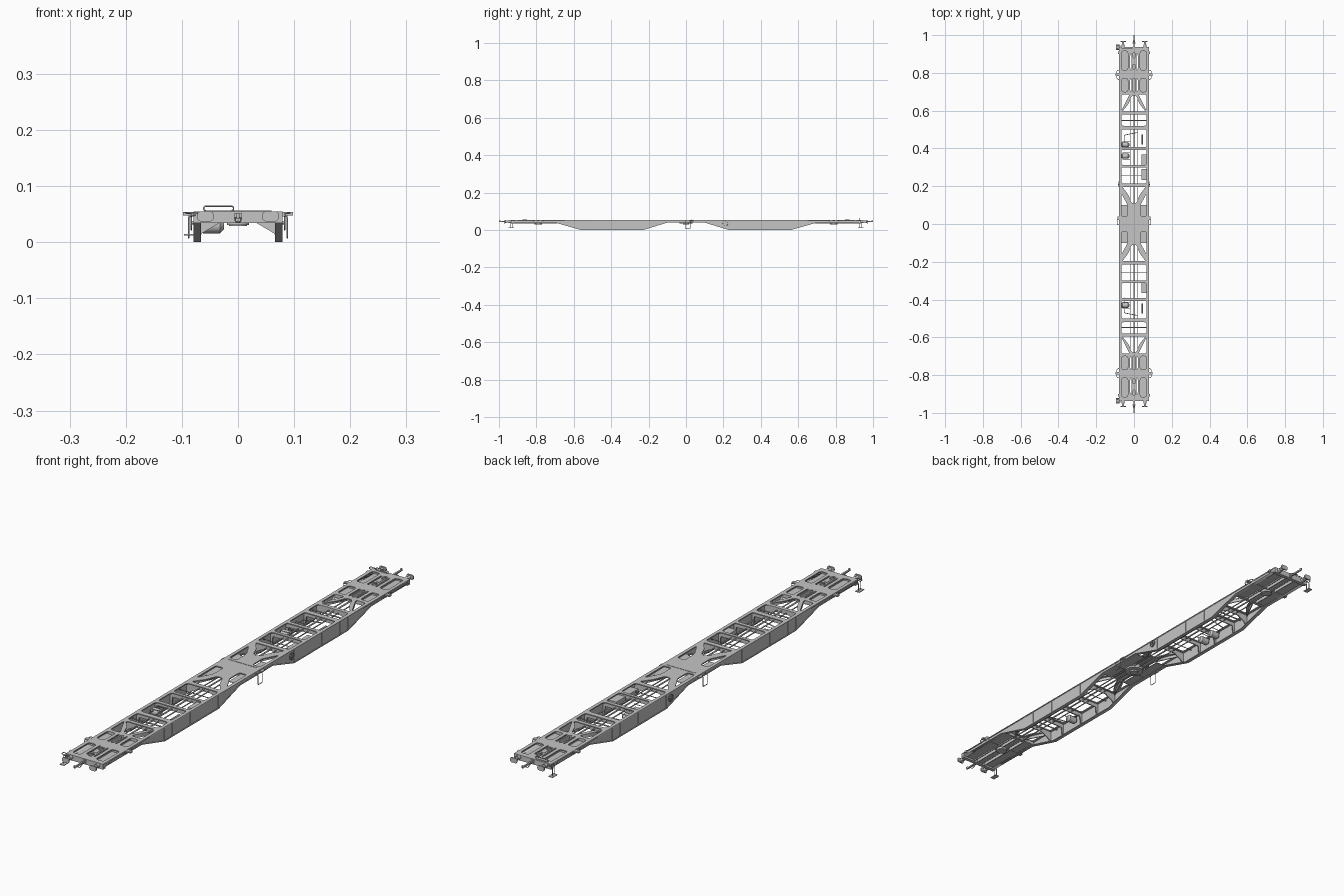
import bpy, bmesh, math
from mathutils import Vector, Matrix

if "Cube" in bpy.data.objects:
    bpy.data.objects.remove(bpy.data.objects["Cube"])

grey = bpy.data.materials.new("wagon_grey")
grey.diffuse_color = (0.56, 0.56, 0.56, 1)
grey.use_nodes = True
grey.node_tree.nodes["Principled BSDF"].inputs["Base Color"].default_value = grey.diffuse_color
S = 100.0  # plates are filled at a large scale for precision


def link(name, mesh):
    mesh.materials.clear()
    mesh.materials.append(grey)
    ob = bpy.data.objects.new(name, mesh)
    bpy.context.collection.objects.link(ob)
    return ob


def fillet(pts, r, cyclic=True, n=3):
    out, pts = [], [Vector(p) for p in pts]
    for i, p in enumerate(pts):
        if r == 0 or (not cyclic and i in (0, len(pts) - 1)):
            out.append(p)
            continue
        a, b = pts[i - 1] - p, pts[(i + 1) % len(pts)] - p
        a, b = (v.normalized() * min(r, v.length * 0.45) for v in (a, b))
        for k in range(n + 1):
            t = k / n
            out.append(p + a * (1 - t) ** 2 + b * t * t)
    return out


def curve_mesh(cu):
    ob = bpy.data.objects.new("tmp", cu)
    bpy.context.collection.objects.link(ob)
    bpy.context.view_layer.update()
    me = bpy.data.meshes.new_from_object(ob.evaluated_get(bpy.context.evaluated_depsgraph_get()))
    bpy.data.objects.remove(ob)
    return me


def add_spline(cu, pts, cyclic, k):
    sp = cu.splines.new('POLY')
    sp.points.add(len(pts) - 1)
    for q, p in zip(sp.points, pts):
        q.co = (p[0] * k, p[1] * k, (p[2] * k if len(p) > 2 else 0), 1)
    sp.use_cyclic_u = cyclic


def plate(name, loops, plane, pos, thick):
    """Flat plate from an outline plus holes, centred at pos on the third axis."""
    cu = bpy.data.curves.new(name, 'CURVE')
    cu.dimensions, cu.fill_mode, cu.extrude = '2D', 'BOTH', thick * S / 2
    for lp in loops:
        add_spline(cu, lp, True, S)
    me = curve_mesh(cu)
    for v in me.vertices:
        x, y, z = v.co / S
        v.co = {'xy': (x, y, z + pos), 'yz': (z + pos, x, y), 'xz': (x, pos - z, y)}[plane]
    return link(name, me)


def wire(name, pts, r=0.0015, cyclic=False, fil=0.006):
    cu = bpy.data.curves.new(name, 'CURVE')
    cu.dimensions, cu.bevel_depth, cu.bevel_resolution = '3D', r, 1
    cu.use_fill_caps = True
    add_spline(cu, fillet(pts, fil, cyclic), cyclic, 1)
    return link(name, curve_mesh(cu))


def box(name, x, y, z):
    bm = bmesh.new()
    bmesh.ops.create_cube(bm, size=1)
    for v in bm.verts:
        v.co = [(r[0] + r[1]) / 2 + c * (r[1] - r[0]) for r, c in zip((x, y, z), v.co)]
    me = bpy.data.meshes.new(name)
    bm.to_mesh(me)
    return link(name, me)


def cyl(name, loc, r, length, axis='z', r2=None, seg=24):
    bm = bmesh.new()
    bmesh.ops.create_cone(bm, cap_ends=True, segments=seg, radius1=r, radius2=r if r2 is None else r2, depth=length)
    rot = {'z': Matrix(), 'x': Matrix.Rotation(math.pi / 2, 4, 'Y'), 'y': Matrix.Rotation(math.pi / 2, 4, 'X')}[axis]
    bm.transform(Matrix.Translation(loc) @ rot)
    for f in bm.faces:
        f.smooth = len(f.verts) == 4
    for e in bm.edges:
        e.smooth = all(len(f.verts) == 4 for f in e.link_faces)
    me = bpy.data.meshes.new(name)
    bm.to_mesh(me)
    return link(name, me)


def rect(x0, x1, y0, y1):
    return [(x0, y0), (x1, y0), (x1, y1), (x0, y1)]


# deck plate with lightening holes (one quarter described, mirrored)
side_holes = [rect(.033, .066, .815, .915), rect(.033, .066, .70, .77),
              rect(.013, .020, .70, .77), rect(.013, .020, .815, .90),
              [(.024, .685), (.066, .685), (.066, .60)],
              [(.034, .04), (.066, .04), (.066, .16), (.034, .10)]]
mid_holes = [rect(-.008, .008, .70, .77), rect(-.008, .008, .82, .845), rect(-.008, .008, .88, .905),
             [(-.012, .68), (.012, .68), (.03, .635), (.062, .595), (-.062, .595), (-.03, .635)],
             [(-.012, .11), (.012, .11), (.03, .155), (.062, .197), (-.062, .197), (-.03, .155)]]
edges = [.215, .30, .312, .393, .407, .50, .52, .58]
mid_holes += [rect(-.066, .066, edges[i], edges[i + 1]) for i in (0, 2, 4, 6)]
loops = [fillet(rect(-.079, .079, -.932, .932), 0)]
for sy in (1, -1):
    loops += [fillet([(x, y * sy) for x, y in h], .01) for h in mid_holes]
    for sx in (1, -1):
        loops += [fillet([(x * sx, y * sy) for x, y in h], .01) for h in side_holes]
plate("deck_plate", loops, 'xy', .053, .004)

# fish-bellied side beams with bottom flanges and ribs
low = [(-.932, .042), (-.70, .042), (-.56, .002), (-.23, .002), (-.10, .042),
       (.10, .042), (.23, .002), (.56, .002), (.70, .042), (.932, .042)]


def bottom(y):
    for (a, za), (b, zb) in zip(low, low[1:]):
        if a <= y <= b:
            return za + (zb - za) * (y - a) / (b - a)
    return .042


for s in (1, -1):
    plate("side_web", [low + [(.932, .054), (-.932, .054)]], 'yz', s * .0755, .003)
    plate("bottom_flange", [[(y, z - .002) for y, z in low] + [(y, z + .001) for y, z in reversed(low)]],
          'yz', s * .0725, .014)
    for y in (.56, .51, .40, .23):
        for sy in (1, -1):
            box("web_rib", sorted((s * .075, s * .0788)), (y * sy - .0015, y * sy + .0015), (bottom(y), .052))
    # handbrake wheels
    ring = [(s * .083, .21 + .013 * math.cos(a * math.pi / 8), .035 + .013 * math.sin(a * math.pi / 8)) for a in range(16)]
    wire("brake_wheel", ring, .0014, True, 0)
    for a in (0, 4):
        wire("wheel_spoke", [ring[a], ring[a + 8]], .001)
    cyl("wheel_hub", (s * .08, .21, .035), .003, .010, 'x', seg=12)
    # middle hanging steps
    wire("middle_step", [(s * .078, -.004, .048), (s * .088, -.004, .045), (s * .088, -.004, .008),
                         (s * .088, .022, .008), (s * .088, .022, .045), (s * .078, .022, .048)], .0014, fil=.003)
    box("middle_bracket", sorted((s * .075, s * .088)), (.02, .04), (.046, .05))

# cross members, with gussets where the belly slopes
for y in (.585, .51, .40, .306, .205):
    for sy in (1, -1):
        b = bottom(y)
        g = .016 if y in (.585, .205) else .036
        arch = [(-.075, b), (-.068, b), (-.064, g), (-.03, .036), (.03, .036),
                (.064, g), (.068, b), (.075, b), (.075, .053), (-.075, .053)]
        plate("cross_member", [arch], 'xz', y * sy, .004)
for sy in (1, -1):
    wire("thin_cross_tube", [(-.075, .548 * sy, .046), (.075, .548 * sy, .046)], .0025)
    wire("thin_cross_tube", [(-.075, .255 * sy, .044), (.075, .255 * sy, .044)], .0015)

# centre pivot
cyl("centre_pivot_plate", (0, 0, .043), .034, .016)
cyl("centre_pivot_pin", (0, 0, .033), .016, .008)
box("centre_bolster", (-.075, .075), (-.025, .025), (.042, .052))
box("joint_strip", (-.06, .06), (.026, .03), (.054, .0562))

# brake rigging and pipes along the middle
wire("brake_rod", [(0, -.69, .044), (0, .69, .044)], .003)
for x in (-.02, .02):
    wire("brake_pipe", [(x, -.69, .042), (x, .69, .042)], .0022)
for y in (.42, .36, -.43):
    cyl("air_tank", (-.047, y, .030), .014, .03, 'x')
    cyl("air_tank_end", (-.0655, y, .030), .007, .007, 'x', .014)
    cyl("air_tank_end", (-.0285, y, .030), .014, .007, 'x', .007)
    for dy in (-.016, .016):
        wire("tank_hanger", [(-.06, y + dy, .030), (-.06, y + dy, .046), (-.02, y + dy, .046)], .0015)
for y in (.34, .262, -.336):
    box("brake_box", (.04, .074), (y - .028, y + .028), (.03, .046))
for s in (1, -1):
    wire("pipe_bend", [(-.052, .39 * s, .034), (-.052, .47 * s, .04), (.02, .485 * s, .042), (.02, .40 * s, .042)], .0018)
    wire("brake_lever", [(.044, .42 * s, .04), (.044, .475 * s, .04)], .003)

# end sections, mirrored
for s in (1, -1):
    def yr(a, b):
        return sorted((a * s, b * s))
    box("headstock", (-.079, .079), yr(.922, .936), (.034, .055))
    box("bogie_bolster", (-.079, .079), yr(.775, .81), (.040, .052))
    box("inner_bolster", (-.075, .075), yr(.686, .698), (.040, .052))
    cyl("bogie_pivot", (0, .79 * s, .036), .02, .010)
    box("draw_gear_box", (-.007, .007), yr(.85, .875), (.046, .0562))
    # recessed floor seen through the deck openings
    box("centre_floor", (-.011, .011), yr(.69, .93), (.039, .041))
    for sx in (1, -1):
        box("end_floor", sorted((sx * .0265, sx * .075)), yr(.69, .93), (.041, .043))
        box("middle_floor", sorted((sx * .03, sx * .075)), yr(.02, .10), (.041, .043))
    for x in (.0105, .0265):
        for sx in (1, -1):
            box("end_sill", sorted((sx * (x - .0015), sx * (x + .0015))), yr(.69, .93), (.036, .052))
    for sx in (1, -1):
        # diagonal braces under the deck
        for (x0, y0, x1, y1) in ((.018, .69, .066, .595), (.022, .10, .066, .195)):
            d = .002
            plate("diagonal_brace", [[(sx * (x0 - d), s * y0), (sx * (x0 + d), s * y0),
                                      (sx * (x1 + d), s * y1), (sx * (x1 - d), s * y1)]], 'xy', .046, .012)
        # buffers
        cyl("buffer_base", (sx * .058, .942 * s, .046), .0085, .014, 'y')
        cyl("buffer_shank", (sx * .058, .955 * s, .046), .006, .022, 'y')
        plate("buffer_head", [fillet(rect(sx * .058 - .0145, sx * .058 + .0145, .037, .055), .007)],
              'xz', .967 * s, .005)
        # side rope loops and small corner fittings
        wire("side_loop", [(sx * .078, (.79 - .026) * s, .050), (sx * .092, (.79 - .02) * s, .052),
                           (sx * .092, (.79 + .02) * s, .052), (sx * .078, (.79 + .026) * s, .050)], .0014)
        box("side_bracket", sorted((sx * .078, sx * .098)), yr(.784, .796), (.048, .054))
        box("corner_lug", sorted((sx * .078, sx * .084)), yr(.90, .912), (.046, .054))
    # hook and screw coupling
    box("coupling_plate", (-.006, .006), yr(.934, .939), (.038, .052))
    box("draw_hook", (-.003, .003), yr(.936, .985), (.042, .048))
    plate("hook_tip", [fillet([(.975 * s, .042), (1.0 * s, .042), (1.0 * s, .052), (.992 * s, .052),
                               (.99 * s, .047), (.975 * s, .048)], .002)], 'yz', 0, .005)
    wire("coupling_link", [(-.006, .955 * s, .044), (.006, .955 * s, .044), (.004, .972 * s, .036),
                           (-.004, .972 * s, .036)], .0014, True, .003)
    # shunter's step on the left side of each end
    for y in (.926, .940):
        wire("end_step_post", [(-.076, y * s, .048), (-.088, y * s, .046), (-.088, y * s, .014)], .0014, fil=.004)
    box("end_step_tread", (-.096, -.078), yr(.92, .95), (.012, .0145))
    wire("corner_handle", [(-.078, .93 * s, .052), (-.094, .93 * s, .053), (-.094, .944 * s, .053),
                           (-.07, .944 * s, .052), (-.07, .935 * s, .050)], .0014)

# raised grab rail
wire("raised_grab_rail", [(-.061, .928, .0555), (-.008, .928, .0555), (-.008, .928, .0645), (-.061, .928, .0645)],
     .0015, True, .005)
